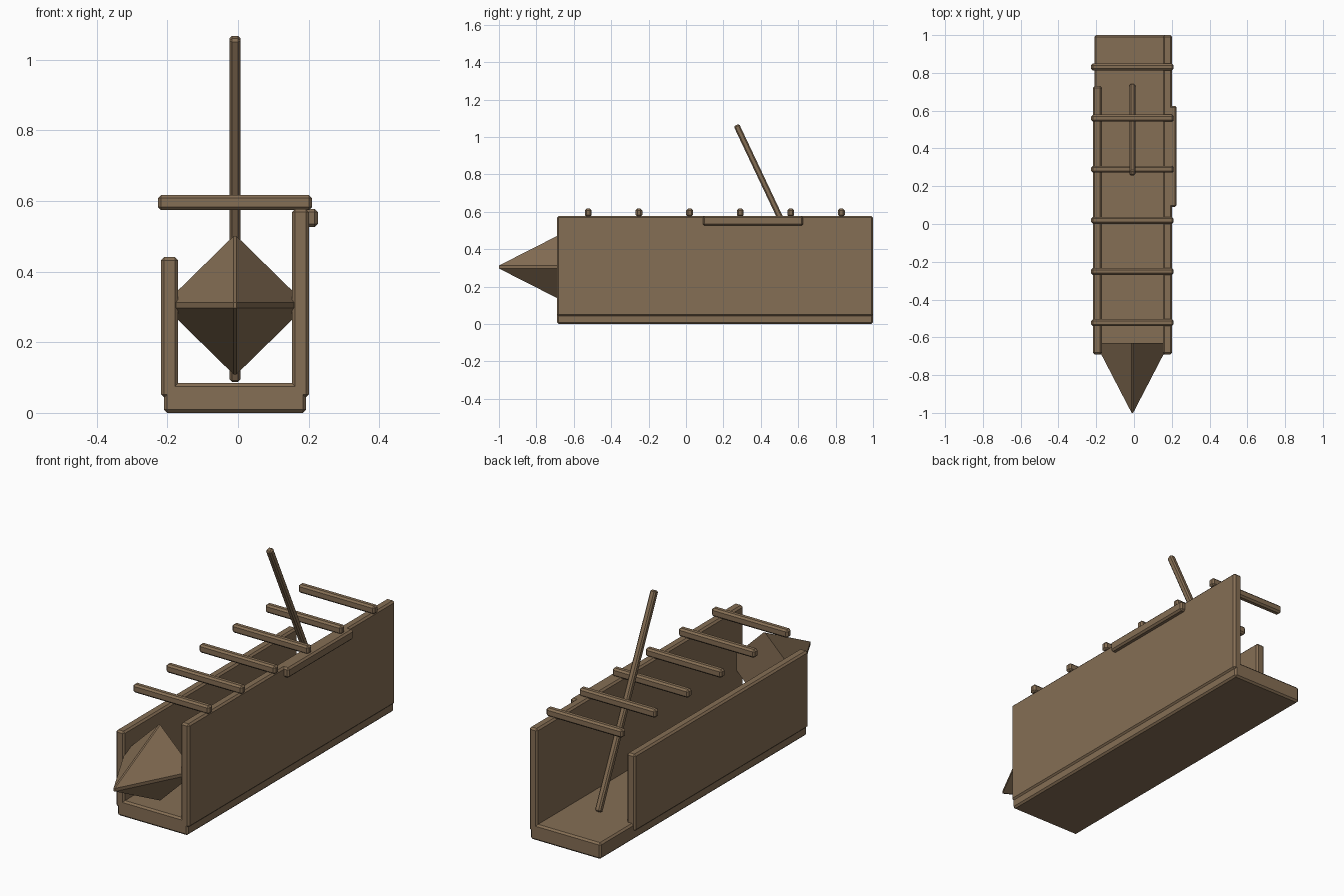
import bpy, bmesh, math

if "Cube" in bpy.data.objects:
    bpy.data.objects.remove(bpy.data.objects["Cube"])

wood = bpy.data.materials.new("brown wood")
wood.diffuse_color = (0.235, 0.156, 0.089, 1)
wood.use_nodes = True
wood.node_tree.nodes["Principled BSDF"].inputs["Base Color"].default_value = wood.diffuse_color
CX = -0.0085  # centre line of the trough


def finish(name, bm):
    bmesh.ops.recalc_face_normals(bm, faces=bm.faces)
    mesh = bpy.data.meshes.new(name)
    bm.to_mesh(mesh)
    bm.free()
    mesh.materials.append(wood)
    ob = bpy.data.objects.new(name, mesh)
    bpy.context.collection.objects.link(ob)
    return ob


def beam(name, x, y, z, bevel=0.009):
    """Chamfered box from (min, max) ranges, origin at its centre."""
    bm = bmesh.new()
    bmesh.ops.create_cube(bm, size=1)
    bmesh.ops.scale(bm, vec=(x[1] - x[0], y[1] - y[0], z[1] - z[0]), verts=bm.verts)
    bmesh.ops.bevel(bm, geom=bm.edges[:], offset=bevel, segments=1, affect='EDGES')
    ob = finish(name, bm)
    ob.location = (sum(x) / 2, sum(y) / 2, sum(z) / 2)
    return ob


# Trough: floor, short low left wall, tall right wall
beam("floor", (-0.21, 0.193), (-0.69, 1.0), (0, 0.084))
beam("left_wall", (-0.218, -0.17), (-0.69, 0.73), (0.043, 0.441))
beam("right_wall", (0.153, 0.201), (-0.69, 1.0), (0.043, 0.578))

# Rail on the outside of the right wall
beam("side_rail", (0.18, 0.226), (0.09, 0.626), (0.526, 0.578))

# Cross bars over the top
for i in range(6):
    y = -0.522 + i * 0.2706
    beam(f"cross_bar_{i + 1}", (-0.227, 0.21), (y - 0.018, y + 0.018), (0.574, 0.617))

# Leaning pole
pole = beam("pole", (CX - 0.0155, CX + 0.0155), (0.483, 0.515), (0.0405, 1.1155), 0.007)
pole.rotation_euler.x = math.atan(0.4725)

# Pointed four-sided prow with narrow chamfers along its ridges
bm = bmesh.new()
r, cz = 0.196, 0.305
for sx in (-1, 1):
    for sz in (-1, 1):
        bm.verts.new((CX + sx * 0.004, -1.0, cz + sz * 0.008))
        bm.verts.new((CX + sx * 0.004, -0.63, cz + sz * r))
        bm.verts.new((CX + sx * r, -0.63, cz + sz * 0.008))
bmesh.ops.convex_hull(bm, input=bm.verts[:])
bmesh.ops.dissolve_limit(bm, angle_limit=0.01, verts=bm.verts[:], edges=bm.edges[:])
finish("prow", bm)
